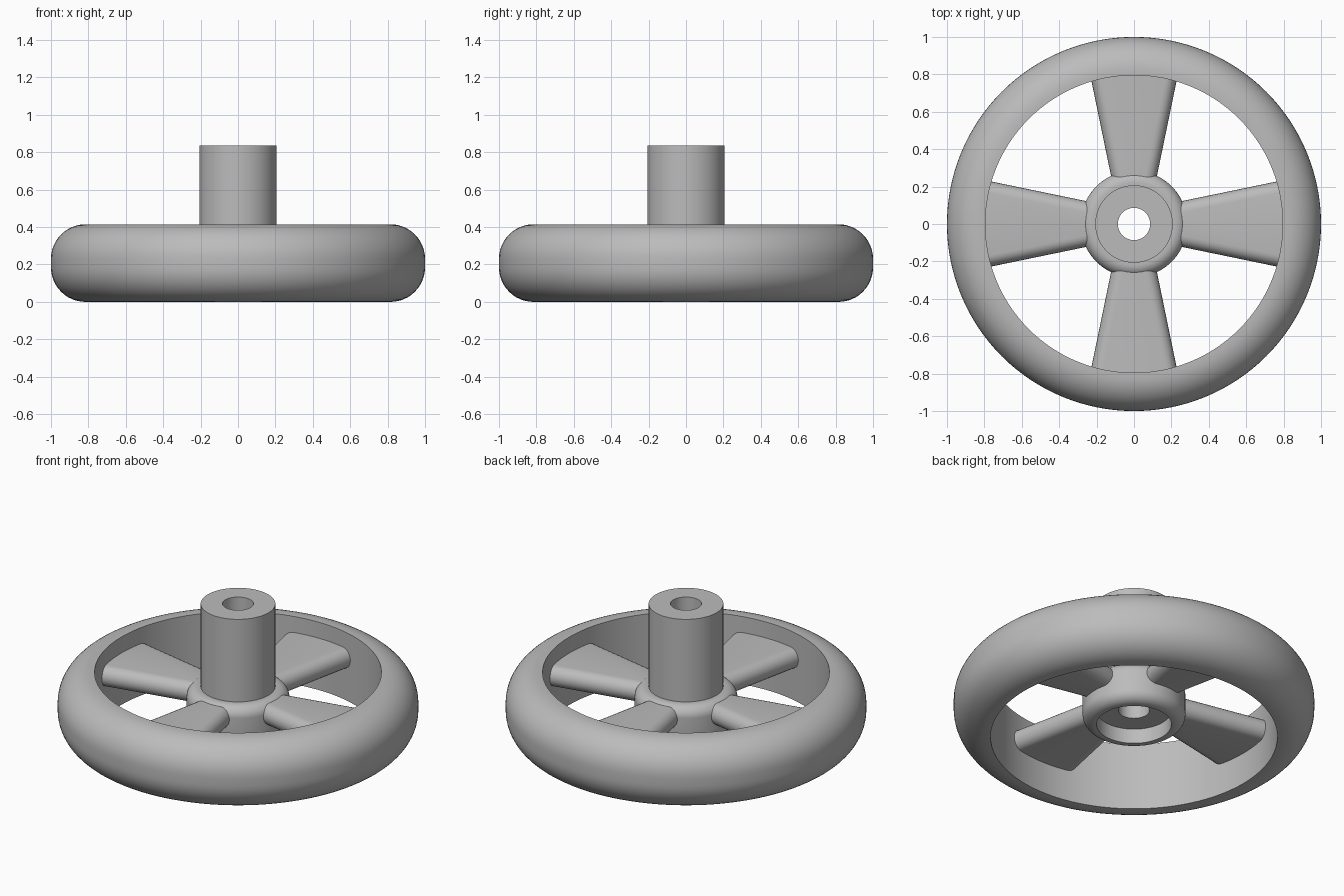
import bpy
import bmesh
from math import sin, cos, pi, radians

cube = bpy.data.objects.get("Cube")
if cube:
    bpy.data.objects.remove(cube)

# Single satin grey
grey = bpy.data.materials.new("plain_grey")
grey.use_nodes = True
grey.diffuse_color = (0.5, 0.5, 0.5, 1)
grey.node_tree.nodes["Principled BSDF"].inputs["Base Color"].default_value = (0.5, 0.5, 0.5, 1)


def arc(cx, cz, r, start, end, steps=12):
    """Points on an arc, angles in degrees."""
    angles = [radians(start + (end - start) * i / steps) for i in range(steps + 1)]
    return [(cx + r * cos(a), cz + r * sin(a)) for a in angles]


def finish(name, bm):
    bmesh.ops.recalc_face_normals(bm, faces=bm.faces)
    mesh = bpy.data.meshes.new(name)
    bm.to_mesh(mesh)
    bm.free()
    mesh.materials.append(grey)
    obj = bpy.data.objects.new(name, mesh)
    bpy.context.collection.objects.link(obj)
    bpy.ops.object.select_all(action="DESELECT")
    obj.select_set(True)
    bpy.context.view_layer.objects.active = obj
    bpy.ops.object.shade_smooth_by_angle(angle=radians(35))
    return obj


def bridge(bm, rings, closed):
    """Skin a list of vertex rings with quads."""
    n = len(rings[0])
    for k in range(len(rings) if closed else len(rings) - 1):
        a, b = rings[k], rings[(k + 1) % len(rings)]
        for i in range(n):
            j = (i + 1) % n
            bm.faces.new((a[i], a[j], b[j], b[i]))


def lathe(name, profile, sides):
    """Revolve a closed (radius, height) profile around z."""
    bm = bmesh.new()
    rings = []
    for k in range(sides):
        t = 2 * pi * k / sides
        rings.append([bm.verts.new((r * cos(t), r * sin(t), z)) for r, z in profile])
    bridge(bm, rings, True)
    return finish(name, bm)


# Rim: straight inner wall, generously rounded outside
RIM_H, RIM_FILLET = 0.415, 0.185
lathe("rim",
      [(0.795, 0)]
      + arc(1 - RIM_FILLET, RIM_FILLET, RIM_FILLET, -90, 0)
      + arc(1 - RIM_FILLET, RIM_H - RIM_FILLET, RIM_FILLET, 0, 90)
      + [(0.795, RIM_H)], 128)

# Hub: bored shaft, rounded collar and a recess underneath
SHAFT, BORE, FILLET = 0.207, 0.086, 0.065
lathe("hub",
      [(BORE, 0.17), (SHAFT, 0.17), (SHAFT, 0.08)]
      + arc(0.22, 0.08 + FILLET, FILLET, -90, 0)
      + arc(0.22, 0.33 - FILLET, FILLET, 0, 90)
      + [(SHAFT, 0.33), (SHAFT, 0.835), (BORE, 0.835)], 96)

# Four flaring spokes with half-round sides
MID_Z, HALF_T = 0.255, 0.062


def spoke(name, angle):
    bm = bmesh.new()
    rings = []
    for dist, half_width in ((0.22, 0.115), (0.81, 0.237)):
        c = half_width - HALF_T
        section = arc(c, MID_Z, HALF_T, -90, 90) + arc(-c, MID_Z, HALF_T, 90, 270)
        rings.append([bm.verts.new((dist * cos(angle) - x * sin(angle),
                                    dist * sin(angle) + x * cos(angle), z))
                      for x, z in section])
    bridge(bm, rings, False)
    for ring in rings:
        bm.faces.new(ring)
    return finish(name, bm)


for label, turn in (("left", 0), ("back", 1), ("right", 2), ("front", 3)):
    spoke(label + "_spoke", turn * pi / 2)
